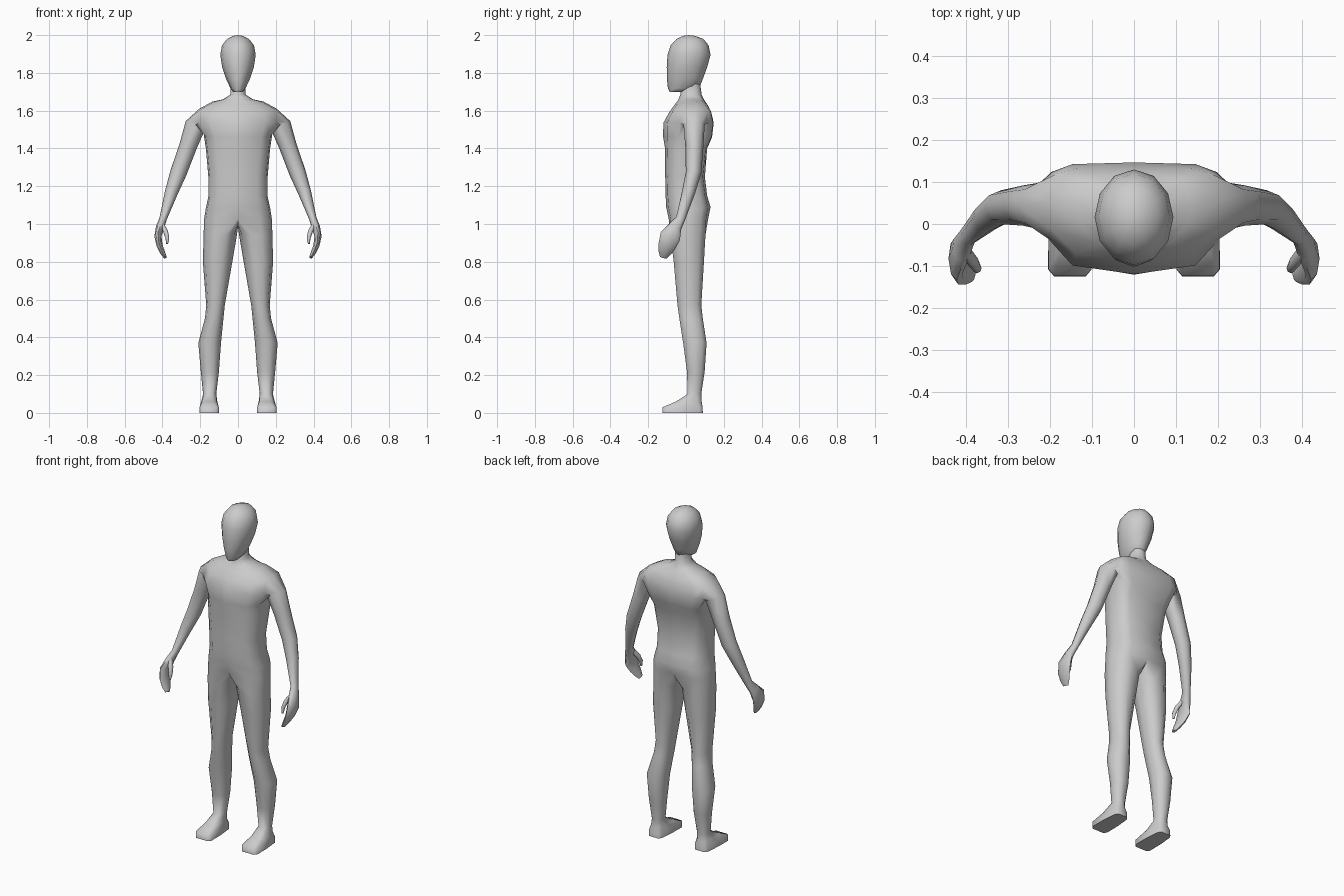
import bpy, bmesh, math
from mathutils import Vector

skin = bpy.data.materials.new("light_grey")
skin.diffuse_color = (0.6, 0.6, 0.6, 1)


def spow(v, p):
    return math.copysign(abs(v) ** p, v)


def finish(bm, name):
    bmesh.ops.recalc_face_normals(bm, faces=bm.faces[:])
    for f in bm.faces:
        f.smooth = True
    me = bpy.data.meshes.new(name)
    bm.to_mesh(me)
    bm.free()
    me.set_sharp_from_angle(angle=math.radians(65))
    me.materials.append(skin)
    ob = bpy.data.objects.new(name, me)
    bpy.context.collection.objects.link(ob)
    return ob


def bridge(bm, a, b, closed=True):
    n = len(a)
    for i in range(n if closed else n - 1):
        j = (i + 1) % n
        bm.faces.new((a[i], a[j], b[j], b[i]))


def limb_rings(bm, stations, n=8):
    """Rings across a path; station = x, y, z, thickness, half depth."""
    pts = [Vector(s[:3]) for s in stations]
    rings = []
    for k, s in enumerate(stations):
        d = (pts[min(k + 1, len(pts) - 1)] - pts[max(k - 1, 0)]).normalized()
        v = Vector((0, 1, 0))
        v = (v - d * v.dot(d)).normalized()
        u = v.cross(d)
        if u.x < 0:
            u = -u
        ring = []
        for i in range(n):
            a = (i - 1) * 2 * math.pi / n
            ring.append(bm.verts.new(pts[k] + u * s[3] * math.cos(a) + v * s[4] * math.sin(a)))
        rings.append(ring)
    return rings


def mirror_x(bm):
    bmesh.ops.mirror(bm, geom=bm.verts[:] + bm.edges[:] + bm.faces[:], axis='X', merge_dist=0.001)
    bmesh.ops.remove_doubles(bm, verts=bm.verts[:], dist=0.0005)


# ---- body: right half of torso, arm and leg as one skin, then mirrored
bm = bmesh.new()
ANGLES = [90, 58, 22, 0, -30, -58, -90]
# z, z at side, half width, front y, back y, roundness, side shift in y
TORSO = [
    (1.74, 1.74, 0.040, -0.030, 0.075, 0.9, 0),
    (1.685, 1.685, 0.040, -0.030, 0.083, 0.9, 0),
    (1.655, 1.66, 0.080, -0.042, 0.098, 0.8, 0.01),
    (1.63, 1.648, 0.135, -0.062, 0.115, 0.7, 0.02),
    (1.59, 1.61, 0.205, -0.090, 0.134, 0.6, 0.03),
    (1.535, 1.54, 0.215, -0.120, 0.147, 0.6, 0.03),
    (1.46, 1.465, 0.180, -0.121, 0.138, 0.6, 0.03),
    (1.40, 1.40, 0.170, -0.111, 0.112, 0.6, 0.01),
    (1.25, 1.25, 0.157, -0.110, 0.100, 0.65, 0),
    (1.15, 1.15, 0.156, -0.108, 0.112, 0.65, 0),
    (1.09, 1.08, 0.171, -0.105, 0.130, 0.7, 0),
    (1.03, 1.02, 0.180, -0.092, 0.118, 0.7, 0),
]
rows = []
for z, zs, w, yf, yb, p, ys in TORSO:
    row = []
    for deg in ANGLES:
        c, s = math.cos(math.radians(deg)), math.sin(math.radians(deg))
        x = 0 if abs(deg) == 90 else w * c ** p
        y = (yf + yb) / 2 - (yb - yf) / 2 * spow(s, p) + ys * c * c
        row.append(bm.verts.new((x, y, z + (zs - z) * c * c)))
    rows.append(row)
for a, b in zip(rows, rows[1:]):
    bridge(bm, a, b, closed=False)

# open the armhole and keep its rim
a, b, c = rows[4:7]
rim = [a[2], a[3], a[4], b[4], c[4], c[3], c[2], b[2]]
leg_top = list(rows[-1])
bmesh.ops.delete(bm, geom=[b[3]], context='VERTS')

# arm and hand: x, y, z, thickness, half depth
ARM = [
    (0.224, 0.043, 1.526, 0.056, 0.056),
    (0.265, 0.044, 1.410, 0.047, 0.048),
    (0.315, 0.040, 1.272, 0.044, 0.041),
    (0.352, 0.014, 1.170, 0.035, 0.035),
    (0.396, -0.028, 1.030, 0.020, 0.025),
    (0.412, -0.058, 0.985, 0.022, 0.036),
    (0.424, -0.083, 0.935, 0.019, 0.055),
    (0.415, -0.100, 0.885, 0.016, 0.047),
    (0.398, -0.112, 0.847, 0.013, 0.034),
    (0.385, -0.119, 0.823, 0.008, 0.020),
]
arm = limb_rings(bm, ARM)
for r0, r1 in zip([rim] + arm, arm):
    bridge(bm, r0, r1)
bm.faces.new(arm[-1])

# leg and foot: x, y, z, half width, half depth, roundness, heel narrowing
LEG = [
    (0.094, 0.010, 0.940, 0.088, 0.093, 0.9, 0),
    (0.108, 0.015, 0.800, 0.078, 0.080, 0.9, 0),
    (0.119, 0.018, 0.570, 0.049, 0.063, 0.9, 0),
    (0.126, 0.027, 0.500, 0.049, 0.062, 0.9, 0),
    (0.150, 0.047, 0.370, 0.060, 0.062, 0.9, 0),
    (0.149, 0.052, 0.220, 0.048, 0.047, 0.9, 0),
    (0.150, 0.045, 0.100, 0.035, 0.036, 0.9, 0),
    (0.152, 0.015, 0.060, 0.045, 0.068, 0.7, 0.1),
    (0.153, -0.018, 0.030, 0.056, 0.106, 0.35, 0.2),
    (0.153, -0.018, 0.000, 0.057, 0.107, 0.35, 0.2),
]
crotch = [bm.verts.new(v) for v in ((0, 0.080, 0.99), (0, 0.020, 0.982), (0, -0.045, 0.995))]
prev = leg_top + crotch
for cx, cy, z, rx, ry, p, heel in LEG:
    ring = []
    for i in range(10):
        t = math.radians(108 - 36 * i)
        s = spow(math.sin(t), p) / math.cos(math.radians(18)) ** p
        if i in (3, 8):
            s = 0
        narrow = 1 - heel * (1 - s) / 2
        ring.append(bm.verts.new((cx + rx * narrow * spow(math.cos(t), p), cy - ry * s, z)))
    bridge(bm, prev, ring)
    prev = ring
bm.faces.new(prev)
mirror_x(bm)
finish(bm, "body")

# ---- thumbs
bm = bmesh.new()
thumb = limb_rings(bm, [
    (0.402, -0.066, 0.995, 0.012, 0.016),
    (0.383, -0.092, 0.960, 0.013, 0.015),
    (0.374, -0.106, 0.925, 0.010, 0.012),
    (0.375, -0.112, 0.895, 0.005, 0.006),
])
for r0, r1 in zip(thumb, thumb[1:]):
    bridge(bm, r0, r1)
bm.faces.new(thumb[0])
bm.faces.new(thumb[-1])
mirror_x(bm)
finish(bm, "thumbs")

# ---- head: z, half width, front y, back y
HEAD = [
    (1.700, 0.026, -0.086, -0.010),
    (1.718, 0.040, -0.096, 0.070),
    (1.770, 0.064, -0.101, 0.090),
    (1.830, 0.084, -0.102, 0.112),
    (1.895, 0.094, -0.098, 0.130),
    (1.945, 0.085, -0.082, 0.120),
    (1.980, 0.058, -0.050, 0.092),
    (1.996, 0.025, -0.015, 0.048),
]
bm = bmesh.new()
prev = None
for z, w, yf, yb in HEAD:
    ring = []
    for i in range(12):
        t = i * math.pi / 6
        ring.append(bm.verts.new((w * math.sin(t), (yf + yb) / 2 - (yb - yf) / 2 * math.cos(t), z)))
    if prev:
        bridge(bm, prev, ring)
    else:
        bm.faces.new(ring)
    prev = ring
crown = bm.verts.new((0, 0.015, 2.0))
for i in range(12):
    bm.faces.new((prev[i], prev[(i + 1) % 12], crown))
finish(bm, "head")
